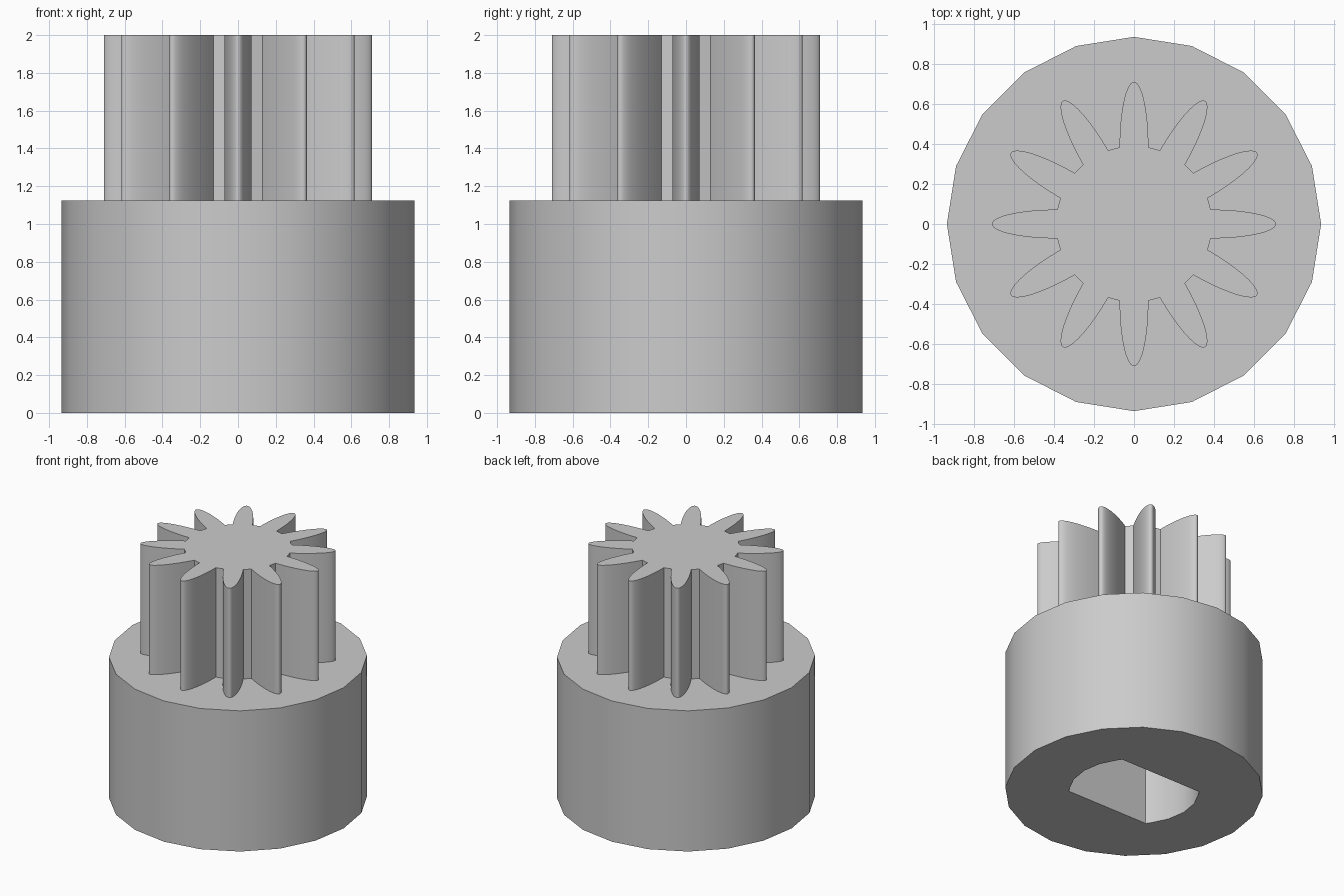
import bpy
import bmesh
from math import sin, cos, pi, radians

BASE_R, BASE_TOP, TOP = 0.935, 1.125, 2.0
TEETH, ROOT_R, TIP_R, TOOTH_HALF = 12, 0.39, 0.71, 0.072
HOLE_R, HOLE_HALF, HOLE_DEPTH = 0.47, 0.30, 0.94

cube = bpy.data.objects.get("Cube")
if cube:
    bpy.data.objects.remove(cube, do_unlink=True)

grey = bpy.data.materials.new("plain grey")
grey.use_nodes = True
grey.diffuse_color = (0.6, 0.6, 0.6, 1)
grey.node_tree.nodes["Principled BSDF"].inputs["Base Color"].default_value = grey.diffuse_color


def ring(bm, outline, z):
    """Closed loop of vertices and edges at height z."""
    verts = [bm.verts.new((x, y, z)) for x, y in outline]
    edges = [bm.edges.new((v, verts[i - 1])) for i, v in enumerate(verts)]
    return verts, edges


def walls(bm, low, high):
    for i in range(len(low)):
        bm.faces.new((low[i - 1], low[i], high[i], high[i - 1]))


def finish(bm, name):
    bmesh.ops.recalc_face_normals(bm, faces=bm.faces)
    mesh = bpy.data.meshes.new(name)
    bm.to_mesh(mesh)
    bm.free()
    obj = bpy.data.objects.new(name, mesh)
    bpy.context.collection.objects.link(obj)
    mesh.materials.append(grey)
    bpy.ops.object.select_all(action='DESELECT')
    obj.select_set(True)
    bpy.context.view_layer.objects.active = obj
    bpy.ops.object.shade_smooth_by_angle(angle=radians(30))
    return obj


# Twenty-sided base with a double-flat shaft socket underneath
base_outline = [(BASE_R * cos(i * pi / 10), BASE_R * sin(i * pi / 10)) for i in range(20)]
corner_x = (HOLE_R ** 2 - HOLE_HALF ** 2) ** 0.5
arc = [(corner_x, -HOLE_HALF)]
arc += [(HOLE_R * cos(a * pi / 10), HOLE_R * sin(a * pi / 10)) for a in range(-2, 3)]
arc += [(corner_x, HOLE_HALF)]
hole_outline = arc + [(-x, -y) for x, y in arc]

bm = bmesh.new()
low, low_edges = ring(bm, base_outline, 0)
high, _ = ring(bm, base_outline, BASE_TOP)
mouth, mouth_edges = ring(bm, hole_outline, 0)
end, _ = ring(bm, hole_outline, HOLE_DEPTH)
walls(bm, low, high)
walls(bm, mouth, end)
bm.faces.new(high)
bm.faces.new(end)
bmesh.ops.triangle_fill(bm, edges=low_edges + mouth_edges, use_beauty=True, normal=(0, 0, -1))
finish(bm, "base")

# Pinion with slender half-elliptical teeth
root = (ROOT_R ** 2 - TOOTH_HALF ** 2) ** 0.5
STEPS = 32
gear_outline = []
for tooth in range(TEETH):
    turn = tooth * 2 * pi / TEETH
    for s in range(STEPS + 1):
        t = pi * s / STEPS - pi / 2
        along = root + (TIP_R - root) * cos(t)
        across = TOOTH_HALF * sin(t)
        gear_outline.append((along * cos(turn) - across * sin(turn),
                             along * sin(turn) + across * cos(turn)))

bm = bmesh.new()
low, _ = ring(bm, gear_outline, BASE_TOP - 0.02)
high, _ = ring(bm, gear_outline, TOP)
walls(bm, low, high)
bm.faces.new(high)
bm.faces.new(low)
finish(bm, "pinion")
